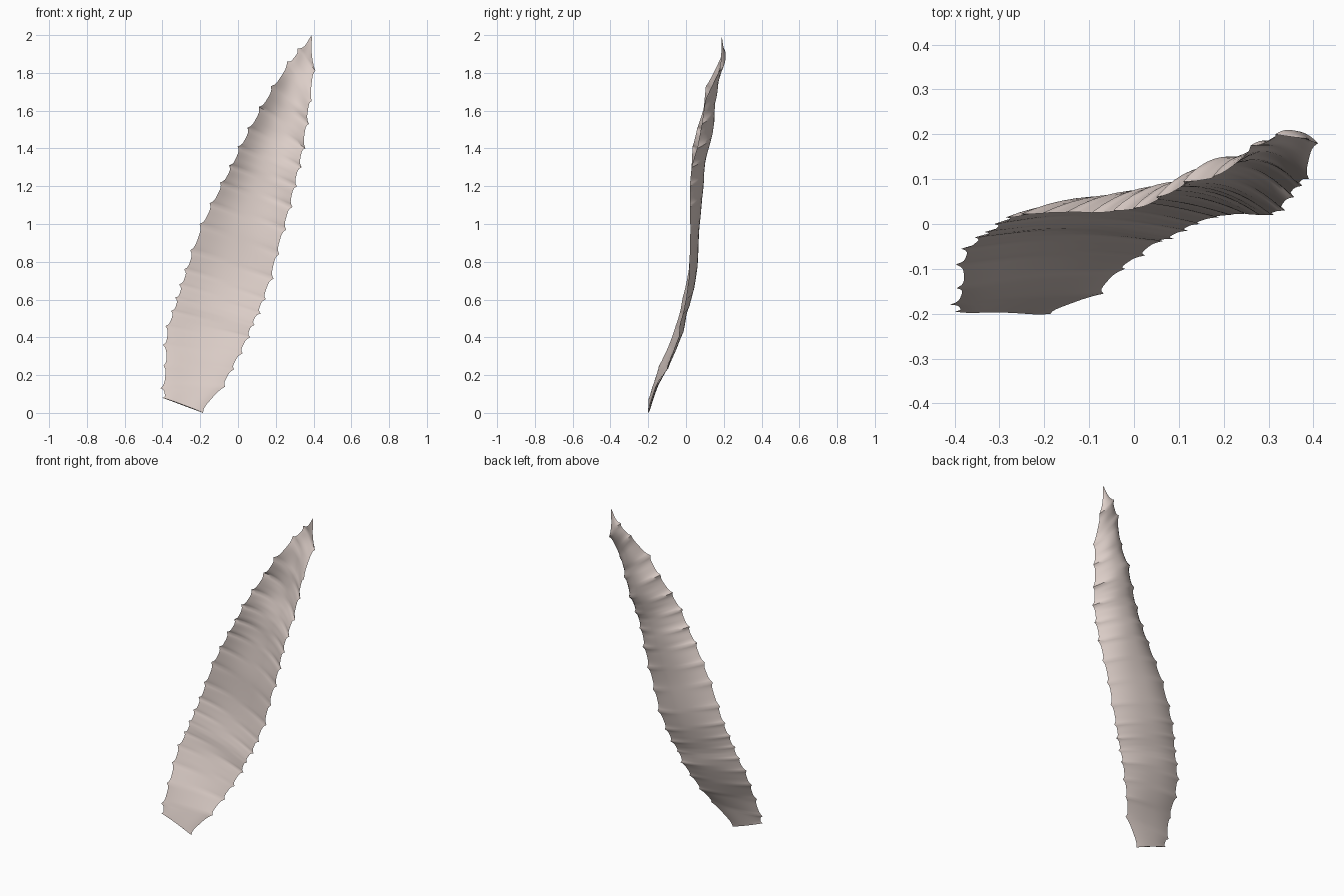
import bpy, bmesh
from mathutils import Vector

if "Cube" in bpy.data.objects:
    bpy.data.objects.remove(bpy.data.objects["Cube"])

# Thorn tips along the two leaf edges, base to tip (x, y, z)
LEFT = [(-.40, -.195, .08), (-.41, -.18, .13), (-.395, -.143, .25), (-.397, -.09, .36),
        (-.385, -.055, .46), (-.355, -.03, .54), (-.333, -.018, .61), (-.312, 0, .68),
        (-.285, .015, .76), (-.253, .022, .86), (-.203, .025, 1.0), (-.15, .027, 1.11),
        (-.095, .025, 1.22), (-.047, .03, 1.31), (-.002, .035, 1.41), (.05, .06, 1.51),
        (.11, .095, 1.62), (.175, .105, 1.73), (.26, .175, 1.86), (.315, .2, 1.93), (.39, .19, 2.0)]
RIGHT = [(-.185, -.2, 0), (-.067, -.155, .14), (-.02, -.10, .23), (.025, -.07, .315),
         (.065, -.038, .40), (.088, -.033, .465), (.12, -.015, .525), (.147, 0, .60),
         (.188, .015, .71), (.218, .02, .84), (.255, .023, .97), (.288, .02, 1.09),
         (.312, .02, 1.20), (.337, .03, 1.30), (.357, .06, 1.40), (.375, .085, 1.53),
         (.39, .10, 1.65), (.41, .18, 1.81), (.39, .19, 2.0)]
# Depth of the cupped cross-section along the length
CUP = [(0, .012), (.25, .03), (.5, .045), (.65, .07), (.75, .075), (.85, .058), (.92, .025), (1, 0)]
ROWS, COLS = 180, 14          # 180 rows hit every thorn on both sides
THORN, THICK = .017, .012


def along(points, t):
    """Point on the edge line, and how far it sits inside the gap between thorns."""
    k = t * (len(points) - 1)
    i = min(int(k + 1e-6), len(points) - 2)
    f = k - i
    return Vector(points[i]).lerp(Vector(points[i + 1]), f), 1 - abs(2 * f - 1) ** 4


def cup_depth(t):
    for (a, da), (b, db) in zip(CUP, CUP[1:]):
        if t <= b:
            f = (t - a) / (b - a)
            return da + (db - da) * f * f * (3 - 2 * f)
    return 0


# Leaf blade: closed cross-section loops, back surface then front surface
bm = bmesh.new()
rings = []
for r in range(ROWS):
    t = r / ROWS
    (a, ga), (b, gb) = along(LEFT, t), along(RIGHT, t)
    across = b - a
    width = across.length
    across.normalize()
    depth = min(THORN, width * .2)
    a, b = a + across * ga * depth, b - across * gb * depth
    back, front = [], []
    for c in range(COLS + 1):
        u = c / COLS
        s = abs(2 * u - 1)
        p = a.lerp(b, u) + Vector((0, cup_depth(t) * (1 - s ** 2.3), 0))
        back.append(bm.verts.new(p))
        if 0 < c < COLS:
            thick = THICK * (1 - s ** 4) * min(1, width / .2)
            front.append(bm.verts.new(p - Vector((0, thick, -thick * .3))))
    rings.append(back + front[::-1])

n = len(rings[0])
for lo, hi in zip(rings, rings[1:]):
    for i in range(n):
        j = (i + 1) % n
        bm.faces.new((lo[i], lo[j], hi[j], hi[i]))

# Pointed tip and cut base
tip = bm.verts.new(LEFT[-1])
for i in range(n):
    bm.faces.new((rings[-1][i], rings[-1][(i + 1) % n], tip))
bm.faces.new(rings[0][::-1])
bmesh.ops.recalc_face_normals(bm, faces=bm.faces)

mesh = bpy.data.meshes.new("leaf_blade")
bm.to_mesh(mesh)
bm.free()
leaf = bpy.data.objects.new("leaf_blade", mesh)
bpy.context.collection.objects.link(leaf)

mat = bpy.data.materials.new("pale_pink_beige")
mat.diffuse_color = (.72, .62, .58, 1)
mat.use_nodes = True
mat.node_tree.nodes["Principled BSDF"].inputs["Base Color"].default_value = mat.diffuse_color
mesh.materials.append(mat)

bpy.context.view_layer.objects.active = leaf
leaf.select_set(True)
bpy.ops.object.shade_smooth_by_angle(angle=.8)
